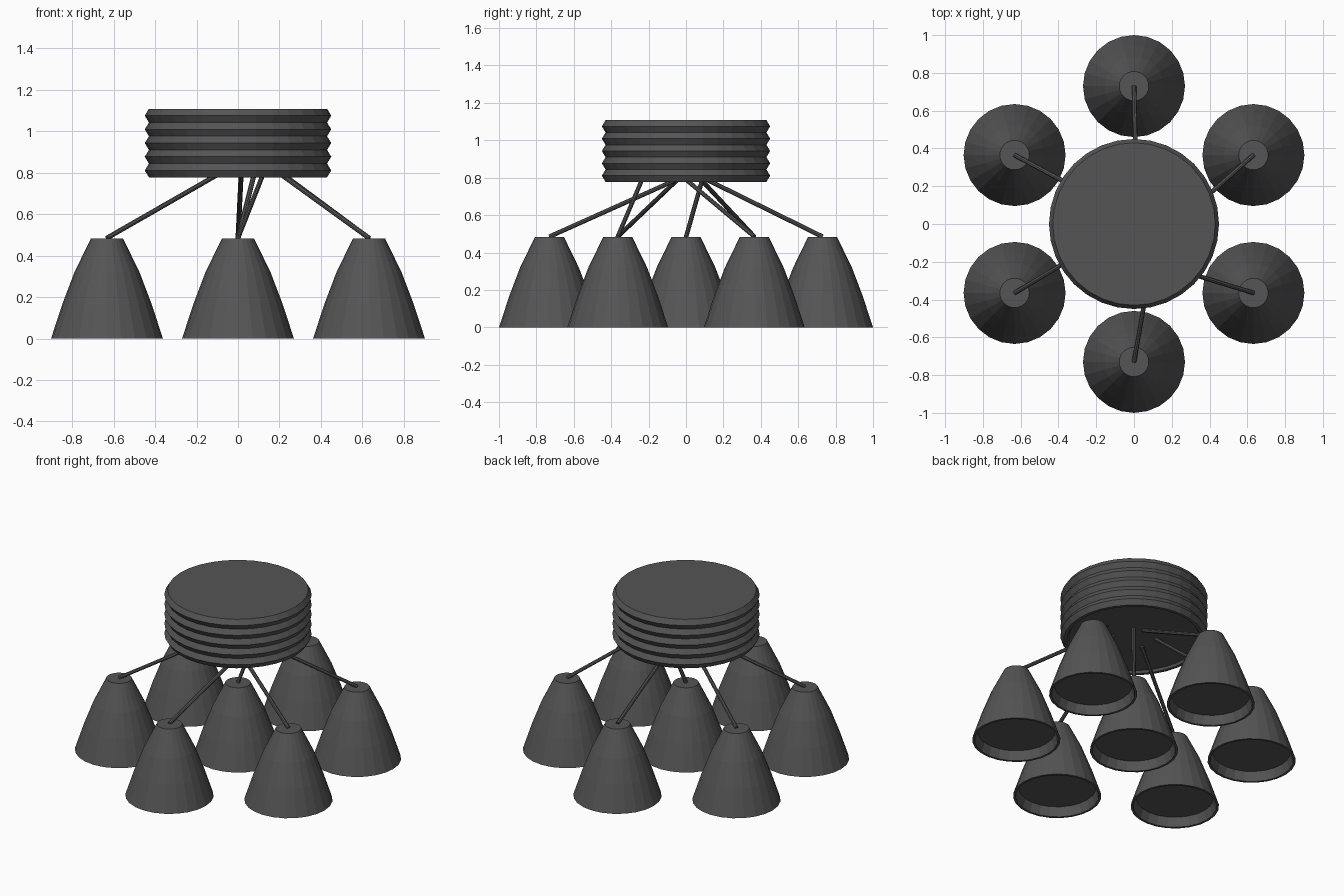
import bpy, bmesh, math
from mathutils import Vector

if "Cube" in bpy.data.objects:
    bpy.data.objects.remove(bpy.data.objects["Cube"])

grey = bpy.data.materials.new("dark_grey")
grey.diffuse_color = (0.09, 0.09, 0.09, 1)
grey.use_nodes = True
grey.node_tree.nodes["Principled BSDF"].inputs["Base Color"].default_value = grey.diffuse_color


def finish(name, bm, loc=(0, 0, 0)):
    bmesh.ops.recalc_face_normals(bm, faces=bm.faces)
    me = bpy.data.meshes.new(name)
    bm.to_mesh(me)
    bm.free()
    me.materials.append(grey)
    return place(name, me, loc)


def place(name, me, loc):
    ob = bpy.data.objects.new(name, me)
    ob.location = loc
    bpy.context.collection.objects.link(ob)
    return ob


def lathe(name, profile, sides, loc=(0, 0, 0)):
    """Closed flat-shaded solid: profile of (radius, z) with capped ends."""
    bm = bmesh.new()
    rings = []
    for r, z in profile:
        rings.append([bm.verts.new((r * math.cos(2 * math.pi * i / sides),
                                    r * math.sin(2 * math.pi * i / sides), z))
                      for i in range(sides)])
    for a, b in zip(rings, rings[1:]):
        for i in range(sides):
            j = (i + 1) % sides
            bm.faces.new((a[i], a[j], b[j], b[i]))
    bm.faces.new(rings[0])
    bm.faces.new(rings[-1])
    return finish(name, bm, loc)


def rod(name, start, end, radius):
    start, end = Vector(start), Vector(end)
    d = end - start
    bm = bmesh.new()
    bmesh.ops.create_cone(bm, cap_ends=True, segments=8, radius1=radius,
                          radius2=radius, depth=d.length)
    ob = finish(name, bm, (start + end) / 2)
    ob.rotation_mode = 'QUATERNION'
    ob.rotation_quaternion = d.to_track_quat('Z', 'Y')


# ribbed canopy with a shallow recess underneath
bottom, top, ribs = 0.778, 1.108, 5
step = (top - bottom) / (2 * ribs)
canopy = [(0.40, bottom + 0.015), (0.41, bottom)]
canopy += [(0.45 if k % 2 else 0.43, bottom + k * step) for k in range(2 * ribs + 1)]
lathe("ribbed_canopy", canopy, 32)

# shade: recessed diffuser disc, inner wall, rim, tapered outside
shade_profile = [(0.237, 0.06), (0.255, 0), (0.27, 0), (0.214, 0.17),
                 (0.157, 0.32), (0.078, 0.482)]
shade = lathe("shade_centre", shade_profile, 24)

# one rod per shade, meeting the canopy at uneven points
anchors = [(0.22, 0.0), (0.015, 0.11), (-0.10, 0.08),
           (-0.10, -0.045), (0.12, -0.05), (0.21, -0.235)]
rod("rod_centre", (0, 0, 0.482), (0.08, 0.09, 0.80), 0.012)
for i, (x, y) in enumerate(anchors):
    a = math.radians(30 + 60 * i)
    px, py = 0.73 * math.cos(a), 0.73 * math.sin(a)
    place(f"shade_{i + 1}", shade.data, (px, py, 0))
    rod(f"rod_{i + 1}", (px, py, 0.485), (x, y, 0.79), 0.012)
